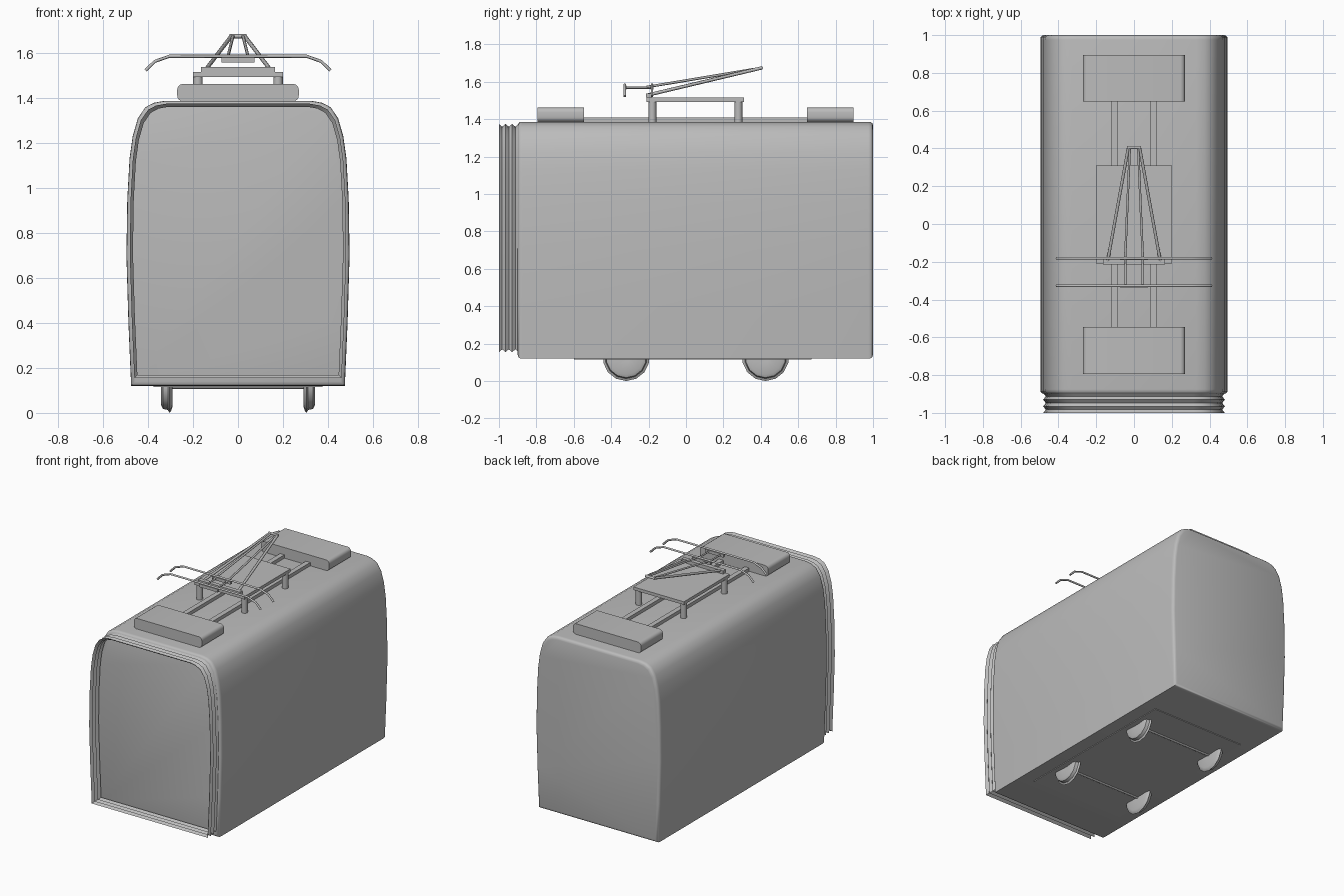
import bpy, bmesh, math
from mathutils import Vector

cube = bpy.data.objects.get("Cube")
if cube:
    bpy.data.objects.remove(cube, do_unlink=True)

GREY = (0.5, 0.5, 0.5, 1)
mat = bpy.data.materials.new("plain grey")
mat.use_nodes = True
mat.diffuse_color = GREY
mat.node_tree.nodes["Principled BSDF"].inputs["Base Color"].default_value = GREY


def finish(name, bm, angle=35):
    """Turn a bmesh into a named, shaded object."""
    bmesh.ops.recalc_face_normals(bm, faces=bm.faces)
    me = bpy.data.meshes.new(name)
    bm.to_mesh(me)
    bm.free()
    me.materials.append(mat)
    me.shade_smooth()
    me.set_sharp_from_angle(angle=math.radians(angle))
    ob = bpy.data.objects.new(name, me)
    bpy.context.collection.objects.link(ob)
    return ob


def loft(name, rings, capped=True, angle=35):
    """Skin a list of equal closed rings."""
    bm = bmesh.new()
    loops = [[bm.verts.new(p) for p in ring] for ring in rings]
    n = len(loops[0])
    for a, b in zip(loops, loops[1:]):
        for i in range(n):
            j = (i + 1) % n
            bm.faces.new((a[i], a[j], b[j], b[i]))
    if capped:
        bm.faces.new(loops[0])
        bm.faces.new(loops[-1])
    return finish(name, bm, angle)


def box(name, x, y, z, bevel=0):
    """Box from x, y, z ranges; bevel rounds the edges that run along y."""
    bm = bmesh.new()
    bmesh.ops.create_cube(bm, size=1)
    for v in bm.verts:
        v.co = [r[0] + (c + 0.5) * (r[1] - r[0]) for c, r in zip(v.co, (x, y, z))]
    if bevel:
        edges = [e for e in bm.edges
                 if abs(e.verts[0].co.y - e.verts[1].co.y) > 0.01]
        bmesh.ops.bevel(bm, geom=edges, offset=bevel, segments=4,
                        profile=0.5, affect='EDGES')
    return finish(name, bm)


def rod(name, points, radius, sides=6):
    """Tube following a path, with rings square to the path."""
    pts = [Vector(p) for p in points]
    rings = []
    for i, p in enumerate(pts):
        t = (pts[min(i + 1, len(pts) - 1)] - pts[max(i - 1, 0)]).normalized()
        u = t.cross(Vector((0, 1, 0)) if abs(t.y) < 0.9 else Vector((1, 0, 0))).normalized()
        w = t.cross(u)
        rings.append([p + radius * (u * math.cos(a) + w * math.sin(a))
                      for a in (math.tau * k / sides for k in range(sides))])
    return loft(name, rings, angle=65)


# Carriage cross-section, right half, from the sill up to the roof
HALF = [(0.475, 0.12), (0.487, 0.4), (0.496, 0.7), (0.492, 0.95), (0.482, 1.13),
        (0.468, 1.23), (0.445, 1.31), (0.412, 1.358), (0.375, 1.378), (0.33, 1.386)]
OUTLINE = HALF + [(-x, z) for x, z in reversed(HALF)]


def section(y, side, bottom, top):
    """Carriage outline at y, pulled in by side, bottom and top margins."""
    k = (1.386 - 0.12 - bottom - top) / (1.386 - 0.12)
    return [(x * (1 - side / 0.496), y, 0.12 + bottom + (z - 0.12) * k)
            for x, z in OUTLINE]


# Body with softly rounded ends
ends = [(0.02, 0.0), (0.008, 0.004), (0.002, 0.011), (0.0, 0.025)]
rings = [section(-0.9 + d, i, i, i) for i, d in ends]
rings += [section(1.0 - d, i, i, i) for i, d in reversed(ends)]
loft("carriage_body", rings, angle=40)

# Folded gangway bellows, open at the front
folds = []
for k in range(7):
    m = 0.014 * (k % 2)
    folds.append(section(-1.0 + 0.105 * k / 6, 0.015 + m, 0.035 + m, 0.012 + m))
loft("gangway_bellows", folds, capped=False, angle=20)

# Underframe, axles and flanged wheels
box("underframe", (-0.375, 0.375), (-0.6, 0.67), (0.115, 0.14))
WHEEL = [(0.295, 0.02), (0.292, 0.1), (0.298, 0.118), (0.305, 0.125),
         (0.312, 0.112), (0.334, 0.107), (0.342, 0.09), (0.335, 0.02)]
for place, y in (("front", -0.32), ("rear", 0.425)):
    rod(place + "_axle", [(-0.32, y, 0.118), (0.32, y, 0.118)], 0.011, 8)
    for side, s in (("left", 1), ("right", -1)):
        rings = [[(s * x, y + r * math.sin(math.tau * k / 14),
                   0.125 - r * math.cos(math.tau * k / 14)) for k in range(14)]
                 for x, r in WHEEL]
        loft(f"{place}_{side}_wheel", rings)

# Roof equipment boxes
box("front_roof_box", (-0.27, 0.27), (-0.795, -0.545), (1.385, 1.462), 0.025)
box("rear_roof_box", (-0.27, 0.27), (0.648, 0.895), (1.385, 1.462), 0.025)

# Collector stand
box("stand_plate", (-0.2, 0.2), (-0.21, 0.31), (1.493, 1.515))
box("hinge_bar", (-0.165, 0.165), (-0.215, -0.185), (1.515, 1.538))
for side, s in (("left", 1), ("right", -1)):
    box(side + "_roof_duct", sorted((s * 0.085, s * 0.12)), (-0.55, 0.65), (1.38, 1.41))
    for place, y in (("front", -0.18), ("rear", 0.28)):
        rod(f"{place}_{side}_stand_leg",
            [(s * 0.178, y, 1.38), (s * 0.178, y, 1.5)], 0.021, 12)
    # Folding arms: lower pair to the elbow, upper pair back to the heads
    rod(side + "_lower_arm", [(s * 0.14, -0.2, 1.53), (s * 0.03, 0.405, 1.674)], 0.009)
    rod(side + "_upper_arm", [(s * 0.048, -0.21, 1.572), (s * 0.022, 0.405, 1.674)], 0.007)
    rod(side + "_head_link", [(s * 0.045, -0.33, 1.568), (s * 0.045, -0.18, 1.568)], 0.006)
rod("elbow_bar", [(-0.038, 0.405, 1.674), (0.038, 0.405, 1.674)], 0.009)

# Contact strips with drooping horns
HORN = [(0.41, 1.522), (0.37, 1.562), (0.305, 1.585)]
path = HORN + [(-x, z) for x, z in reversed(HORN)]
for place, y in (("front", -0.327), ("rear", -0.182)):
    rod(place + "_contact_strip", [(x, y, z) for x, z in path], 0.007)
    box(place + "_strip_mount", (-0.073, 0.073), (y - 0.008, y + 0.008), (1.558, 1.58))
